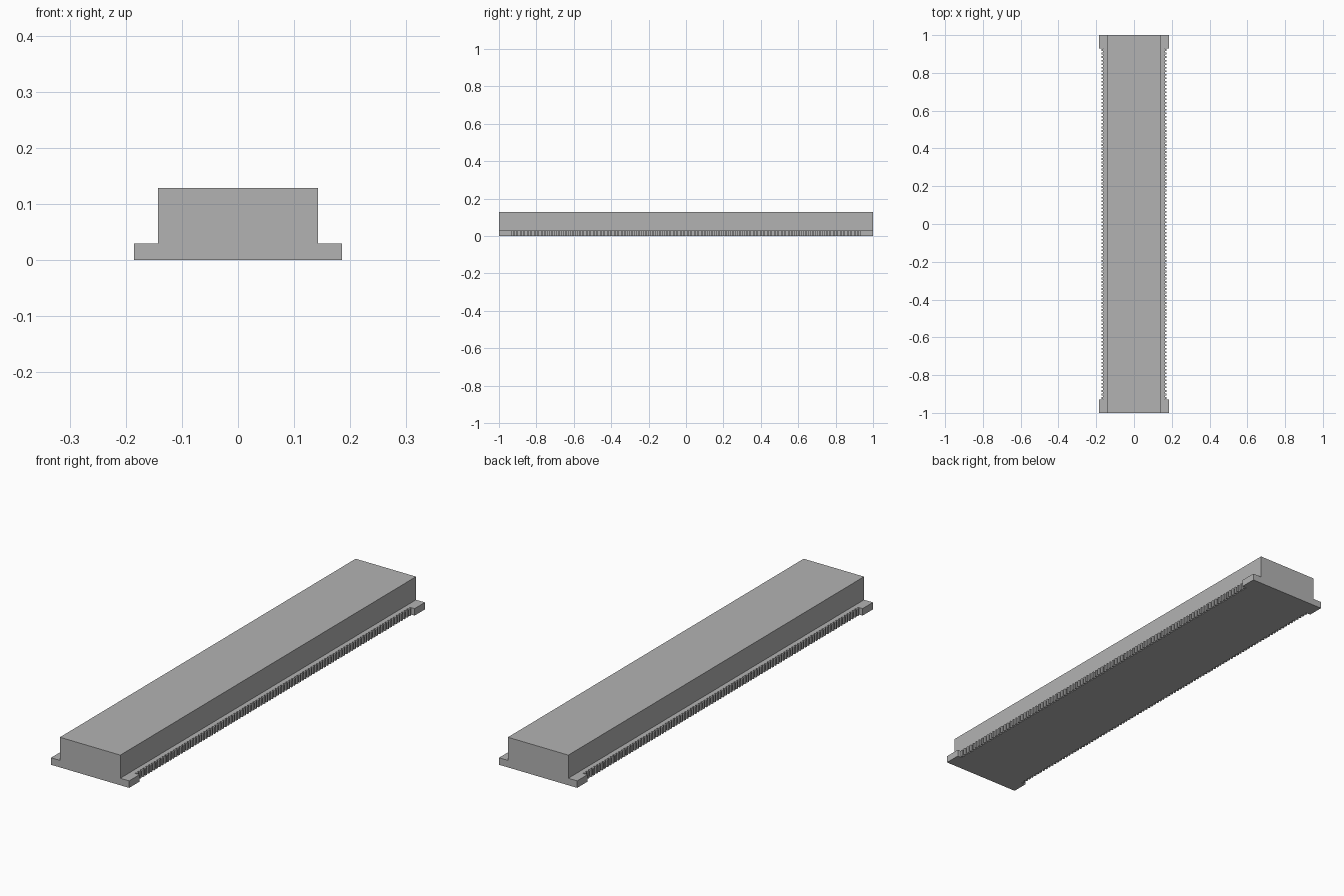
import bpy
import bmesh

if "Cube" in bpy.data.objects:
    bpy.data.objects.remove(bpy.data.objects["Cube"])

HALF_LEN = 1.0        # half length along y
TAB_X = 0.185         # half width across the end tabs
TOOTH_X = 0.172       # half width at the tooth tips
ROOT_X = 0.163        # half width at the tooth roots
BODY_X = 0.143        # half width of the raised body
BASE_Z, TOP_Z = 0.03, 0.129
ROW_Y = 0.93          # the tooth row spans -ROW_Y..ROW_Y
TEETH = 100

grey = bpy.data.materials.new("plain grey")
grey.diffuse_color = (0.45, 0.45, 0.45, 1)
grey.use_nodes = True
grey.node_tree.nodes["Principled BSDF"].inputs["Base Color"].default_value = grey.diffuse_color


def extrude_outline(name, outline, z0, z1):
    """Solid made by raising a flat outline from z0 to z1."""
    bm = bmesh.new()
    face = bm.faces.new([bm.verts.new((x, y, z0)) for x, y in outline])
    result = bmesh.ops.extrude_face_region(bm, geom=[face])
    top = [v for v in result["geom"] if isinstance(v, bmesh.types.BMVert)]
    bmesh.ops.translate(bm, verts=top, vec=(0, 0, z1 - z0))
    bmesh.ops.triangulate(bm, faces=[f for f in bm.faces if len(f.verts) > 4])
    bmesh.ops.recalc_face_normals(bm, faces=bm.faces)
    mesh = bpy.data.meshes.new(name)
    bm.to_mesh(mesh)
    bm.free()
    mesh.materials.append(grey)
    obj = bpy.data.objects.new(name, mesh)
    bpy.context.collection.objects.link(obj)
    return obj


# Right edge of the base: end tab, row of square teeth, end tab
right = [(TAB_X, -HALF_LEN), (TAB_X, -ROW_Y), (ROOT_X, -ROW_Y)]
pitch = 2 * ROW_Y / TEETH
for i in range(TEETH):
    start = -ROW_Y + (i + 0.25) * pitch
    end = start + 0.5 * pitch
    right += [(ROOT_X, start), (TOOTH_X, start), (TOOTH_X, end), (ROOT_X, end)]
right += [(ROOT_X, ROW_Y), (TAB_X, ROW_Y), (TAB_X, HALF_LEN)]

# Toothed base plate, mirrored to the left edge
left = [(-x, y) for x, y in reversed(right)]
extrude_outline("toothed_base", right + left, 0, BASE_Z)

# Raised block along the full length
block = [(-BODY_X, -HALF_LEN), (BODY_X, -HALF_LEN),
         (BODY_X, HALF_LEN), (-BODY_X, HALF_LEN)]
extrude_outline("raised_body", block, BASE_Z, TOP_Z)
